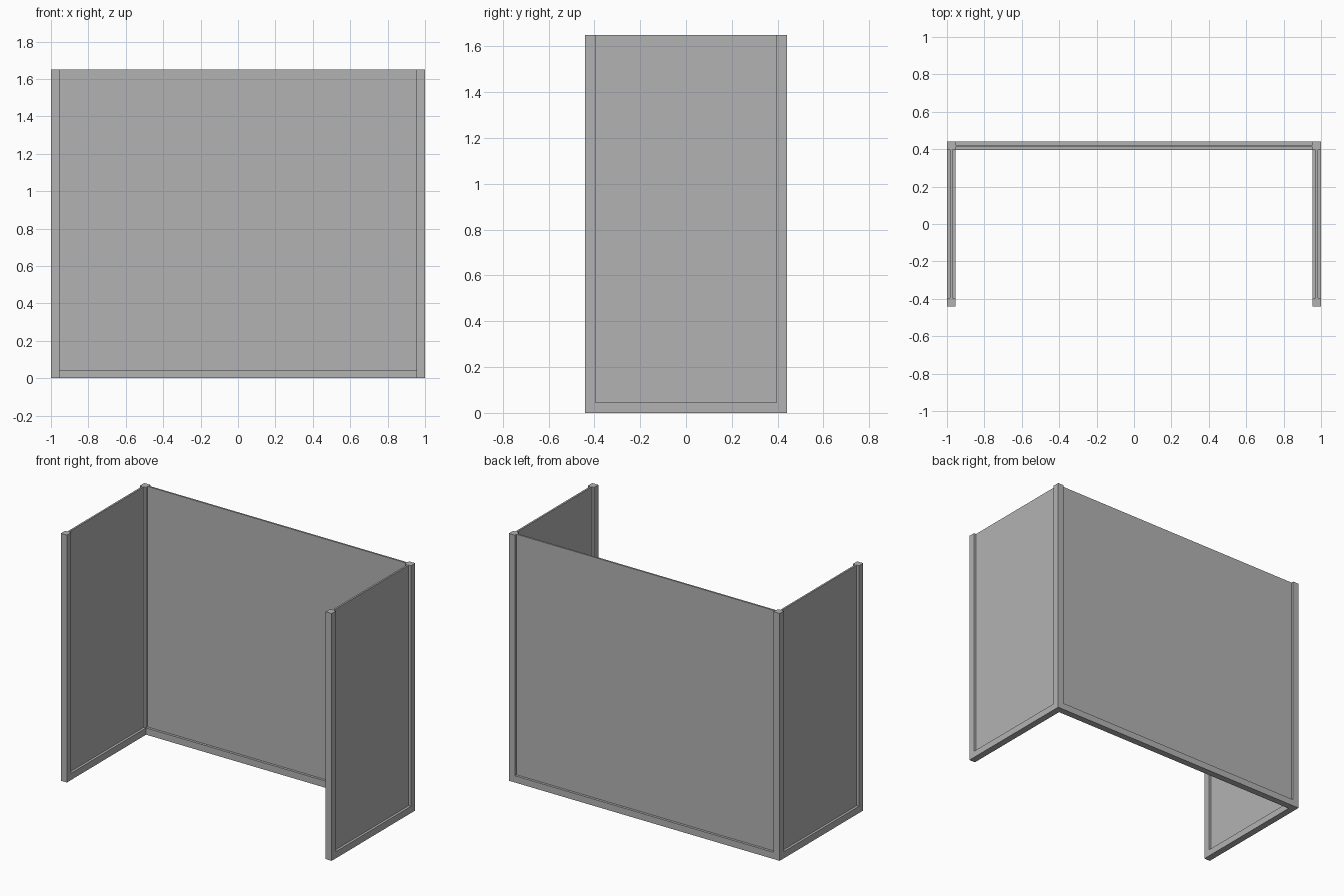
import bpy

cube = bpy.data.objects.get("Cube")
if cube:
    bpy.data.objects.remove(cube, do_unlink=True)

HALF_X, HALF_Y, HEIGHT = 1.0, 0.44, 1.65
BAR = 0.045          # square section of posts and rails
SHEET = 0.012        # panel thickness
PX, PY = HALF_X - BAR / 2, HALF_Y - BAR / 2

grey = bpy.data.materials.new("plain grey")
grey.use_nodes = True
colour = (0.45, 0.45, 0.45, 1)
grey.diffuse_color = colour
grey.node_tree.nodes["Principled BSDF"].inputs["Base Color"].default_value = colour


def box(name, centre, size):
    bpy.ops.mesh.primitive_cube_add(size=1, location=centre)
    obj = bpy.context.object
    obj.name = name
    obj.scale = size
    bpy.ops.object.transform_apply(location=False, rotation=False, scale=True)
    obj.data.materials.append(grey)


inner_x, inner_y = 2 * (HALF_X - BAR), 2 * (HALF_Y - BAR)
panel_h = HEIGHT - BAR
panel_z = BAR + panel_h / 2

# Back wall: bottom rail and thin panel
box("back_rail", (0, PY, BAR / 2), (inner_x, BAR, BAR))
box("back_panel", (0, PY, panel_z), (inner_x, SHEET, panel_h))

# Side walls: corner posts, bottom rail and thin panel
for side, s in (("left", 1), ("right", -1)):
    for end, e in (("front", -1), ("back", 1)):
        box(f"{side}_{end}_post", (s * PX, e * PY, HEIGHT / 2), (BAR, BAR, HEIGHT))
    box(f"{side}_rail", (s * PX, 0, BAR / 2), (BAR, inner_y, BAR))
    box(f"{side}_panel", (s * PX, 0, panel_z), (SHEET, inner_y, panel_h))
